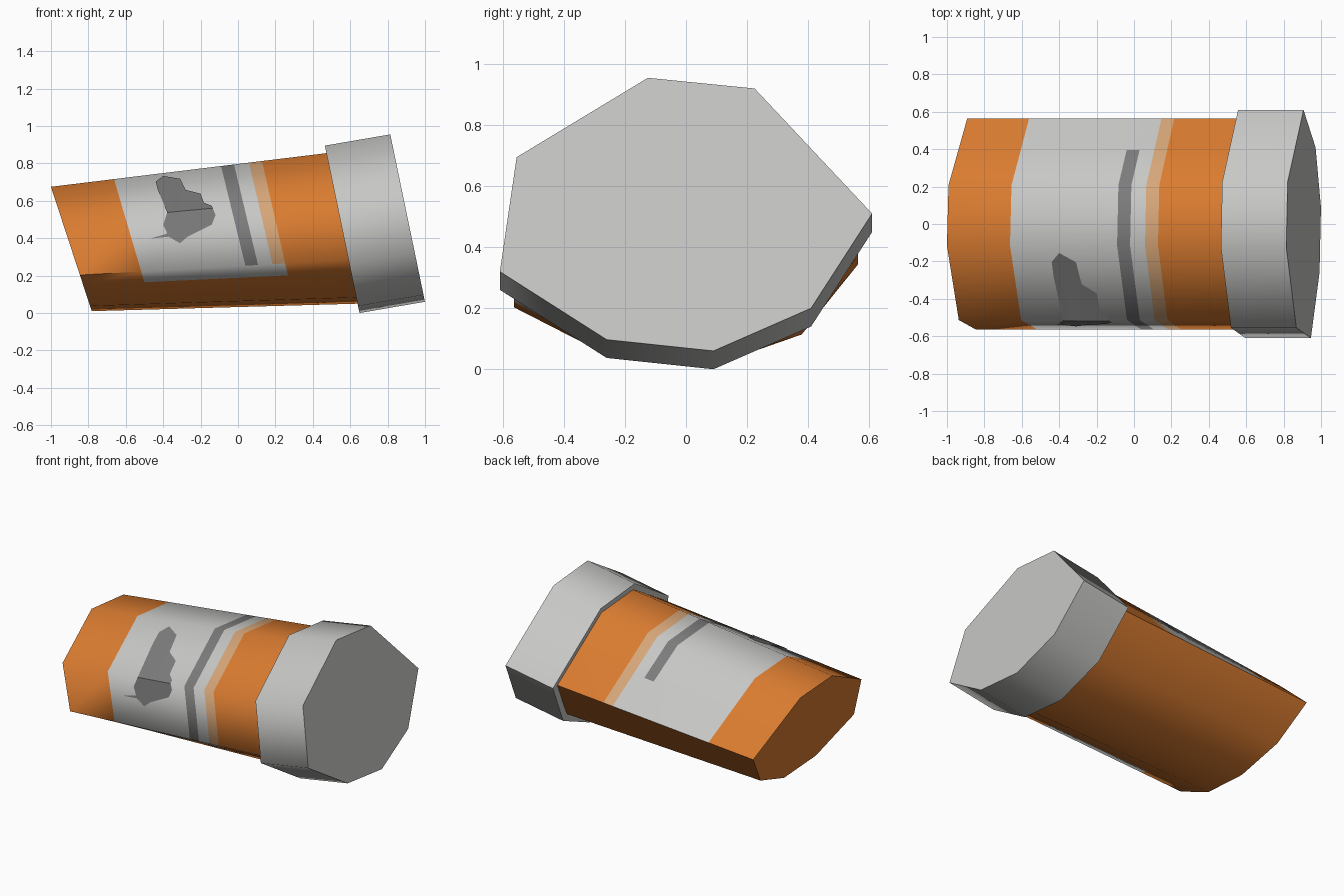
import bpy, bmesh, math
from mathutils import Vector
from mathutils.bvhtree import BVHTree

if "Cube" in bpy.data.objects:
    bpy.data.objects.remove(bpy.data.objects["Cube"])


def material(name, rgb):
    m = bpy.data.materials.new(name)
    m.diffuse_color = (*rgb, 1)
    m.use_nodes = True
    m.node_tree.nodes["Principled BSDF"].inputs["Base Color"].default_value = m.diffuse_color
    return m


ORANGE = material("orange plastic", (0.70, 0.20, 0.03))
GREY = material("light grey", (0.57, 0.57, 0.56))
DARK = material("dark grey print", (0.20, 0.20, 0.20))
TAN = material("pale orange band", (0.67, 0.38, 0.19))


def finish(bm, name, mats, smooth=True):
    mesh = bpy.data.meshes.new(name)
    bm.to_mesh(mesh)
    ob = bpy.data.objects.new(name, mesh)
    bpy.context.collection.objects.link(ob)
    for m in mats:
        mesh.materials.append(m)
    if smooth:
        bpy.ops.object.select_all(action='DESELECT')
        bpy.context.view_layer.objects.active = ob
        ob.select_set(True)
        bpy.ops.object.shade_smooth_by_angle(angle=math.radians(70))
    return ob


def loft(rings, rule=lambda s, i: 0):
    """Skin closed rings, cap both ends; rule(section, side) gives the material."""
    bm = bmesh.new()
    vs = [[bm.verts.new(p) for p in r] for r in rings]
    n = len(rings[0])
    for s in range(len(vs) - 1):
        for i in range(n):
            j = (i + 1) % n
            f = bm.faces.new((vs[s][i], vs[s][j], vs[s + 1][j], vs[s + 1][i]))
            f.material_index = rule(s, i)
    bm.faces.new(vs[0])
    bm.faces.new(vs[-1])
    bmesh.ops.recalc_face_normals(bm, faces=bm.faces)
    return bm


# Octagonal outline of the cap's outer face (y, z)
OCT = [(-0.125, 0.955), (0.225, 0.92), (0.61, 0.51), (0.41, 0.20),
       (0.09, 0.06), (-0.26, 0.097), (-0.61, 0.32), (-0.555, 0.695)]

# Cap: tilted octagonal prism
outer = [Vector((1.012 - 0.207 * z, y, z)) for y, z in OCT]
inner = [p - Vector((0.35, 0, 0.06)) for p in outer]
finish(loft([inner, outer]), "cap", [GREY])


# Body: tapered octagon with extra points where the print ends
def mix(a, b, k):
    return tuple(u + (v - u) * k for u, v in zip(a, b))


sec = OCT[:2] + [mix(OCT[1], OCT[2], 0.53)] + OCT[2:6] + [mix(OCT[6], OCT[5], 0.33)] + OCT[6:]


def body_ring(t):
    pts = []
    for y, z in sec:
        zl = 0.01 + 0.743 * (z - 0.06)
        zr = 0.05 + 0.90 * (z - 0.06)
        left = Vector((-0.782 - 0.328 * (zl - 0.01), y * 0.925, zl))
        right = Vector((0.64 - 0.20 * (zr - 0.05), y * 0.925, zr))
        pts.append(left.lerp(right, t))
    return pts


cuts = [0, 0.228, 0.615, 0.662, 0.716, 0.763, 1.1]
LABEL_SIDES = {0, 1, 2, 7, 8, 9}


def body_colour(s, i):
    if s in (0, 5) or i not in LABEL_SIDES:
        return 0
    if s == 2 and i in (0, 1, 8, 9):
        return 2                                  # dark stripe
    if s == 4:
        return 3 if i != 7 else 1                 # pale band
    return 1


body_bm = loft([body_ring(t) for t in cuts], body_colour)
tree = BVHTree.FromBMesh(body_bm)
finish(body_bm, "bottle_body", [ORANGE, GREY, DARK, TAN])

# Printed blot on the label, folded over the front edge of the body
blot = [(-0.47, 0.395), (-0.37, 0.405), (-0.31, 0.37), (-0.27, 0.405), (-0.14, 0.47),
        (-0.12, 0.52), (-0.14, 0.57), (-0.19, 0.59), (-0.20, 0.635), (-0.28, 0.655),
        (-0.31, 0.715), (-0.40, 0.73), (-0.44, 0.70), (-0.43, 0.66), (-0.37, 0.635),
        (-0.36, 0.58), (-0.38, 0.53), (-0.40, 0.47), (-0.35, 0.43)]
bm = bmesh.new()
bm.faces.new([bm.verts.new((x, 0, z)) for x, z in blot])
bmesh.ops.triangulate(bm, faces=bm.faces[:])
bmesh.ops.bisect_plane(bm, geom=bm.verts[:] + bm.edges[:] + bm.faces[:],
                       plane_co=(-0.94, 0, 0.482), plane_no=(-0.094, 0, 1))
for v in bm.verts:
    hit = tree.ray_cast(Vector((v.co.x, -2, v.co.z)), Vector((0, 1, 0)))[0]
    if hit:
        v.co = hit + Vector((0, -0.005, 0.003))
bm.normal_update()
for f in bm.faces:
    if f.normal.y > 0:
        f.normal_flip()
finish(bm, "label_blot", [DARK], smooth=False)
